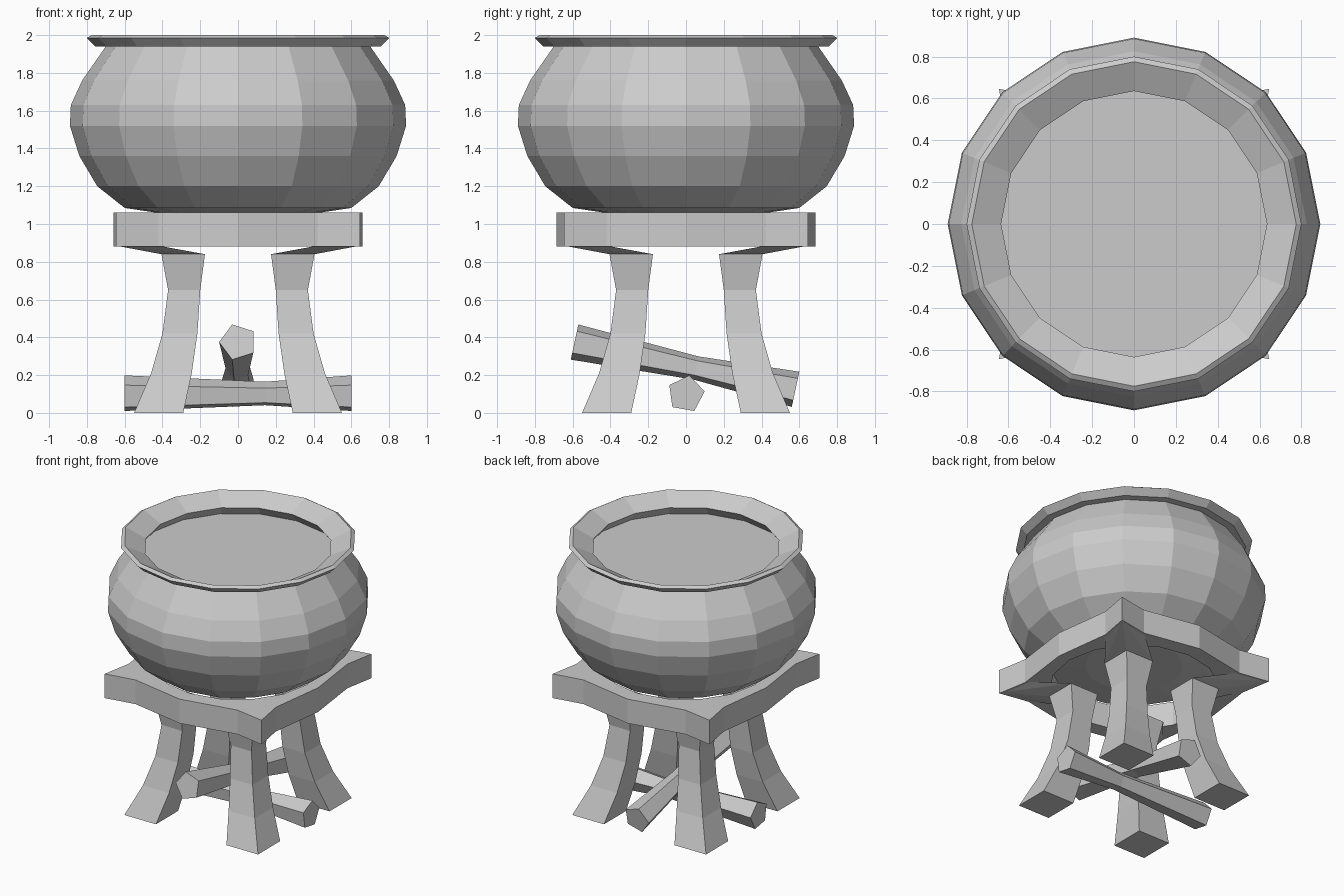
import bpy, bmesh, math
from mathutils import Vector

if "Cube" in bpy.data.objects:
    bpy.data.objects.remove(bpy.data.objects["Cube"])


def finish(name, bm):
    bmesh.ops.remove_doubles(bm, verts=bm.verts, dist=1e-5)
    bmesh.ops.recalc_face_normals(bm, faces=bm.faces)
    me = bpy.data.meshes.new(name)
    bm.to_mesh(me)
    bm.free()
    ob = bpy.data.objects.new(name, me)
    bpy.context.collection.objects.link(ob)
    return ob


def loft(name, rings, capped=True, closed=False):
    """Skin a list of equal-length point rings."""
    bm = bmesh.new()
    vs = [[bm.verts.new(p) for p in r] for r in rings]
    n = len(vs[0])
    pairs = list(zip(vs, vs[1:])) + ([(vs[-1], vs[0])] if closed else [])
    for a, b in pairs:
        for i in range(n):
            j = (i + 1) % n
            bm.faces.new((a[i], a[j], b[j], b[i]))
    if capped:
        bm.faces.new(vs[0])
        bm.faces.new(vs[-1])
    return finish(name, bm)


def circle(r, z, n=16, start=0.0):
    return [(r * math.cos(start + math.tau * i / n),
             r * math.sin(start + math.tau * i / n), z) for i in range(n)]


# Bowl: 16-sided lathe with flared lip; the last ring's cap is the liquid surface
profile = [(.33, 1.045), (.60, 1.085), (.745, 1.20), (.84, 1.36), (.89, 1.52),
           (.885, 1.63), (.825, 1.76), (.70, 1.94), (.755, 1.94), (.80, 1.985),
           (.775, 2.0), (.635, 1.93), (.69, 1.86)]
loft("bowl", [circle(r, z) for r, z in profile])

# Support frame: four-cornered ring with bulged sides and a round hole
outer = []
for k in range(4):
    mid = .66 if k % 2 == 0 else .685
    ca, sa = round(math.cos(k * math.pi / 2)), round(math.sin(k * math.pi / 2))
    for x, y in ((.605, -.42), (mid, 0), (.605, .42), (.645, .645)):
        outer.append((x * ca - y * sa, x * sa + y * ca))
hole = [p[:2] for p in circle(.57, 0, 16, -math.pi / 8)]
lo, hi = .88, 1.06
loft("support_frame", [[(x, y, z) for x, y in pts] for pts, z in
                       ((outer, lo), (outer, hi), (hole, hi), (hole, lo))],
     capped=False, closed=True)

# Legs: square section, flaring outward toward the floor, plus corner brackets
leg = [(0, .29, .55), (.21, .245, .46), (.42, .215, .40), (.65, .20, .37), (.84, .175, .405)]
for sx, sy, tag in ((1, -1, "front_right"), (-1, -1, "front_left"),
                    (1, 1, "back_right"), (-1, 1, "back_left")):
    rings = [[(sx * x, sy * y, z) for x, y in ((a, a), (b, a), (b, b), (a, b))]
             for z, a, b in leg]
    loft(tag + "_leg", rings)
    bm = bmesh.new()
    for p in rings[-1] + [(sx * x, sy * y, .885) for x, y in
                          ((.645, .645), (.605, .42), (.42, .605))]:
        bm.verts.new(p)
    bmesh.ops.convex_hull(bm, input=bm.verts)
    finish(tag + "_bracket", bm)


# Firewood: five-sided logs, pinched in the middle
def log(name, start, end, side, phase, pinch):
    start, end, side = Vector(start), Vector(end), Vector(side)
    up = side.cross(end - start).normalized()
    if up.z < 0:
        up = -up
    rings = []
    for t, r in ((0, .1), (pinch, .066), (1, .1)):
        c = start.lerp(end, t)
        rings.append([c + r * (math.cos(a) * side + math.sin(a) * up)
                      for a in (math.radians(phase + 72 * i) for i in range(5))])
    loft(name, rings)


log("lower_log", (-.6, 0, .1), (.6, 0, .1), (0, 1, 0), 80, .62)
log("leaning_log", (0, -.59, .375), (0, .58, .125), (1, 0, 0), 36, .55)
